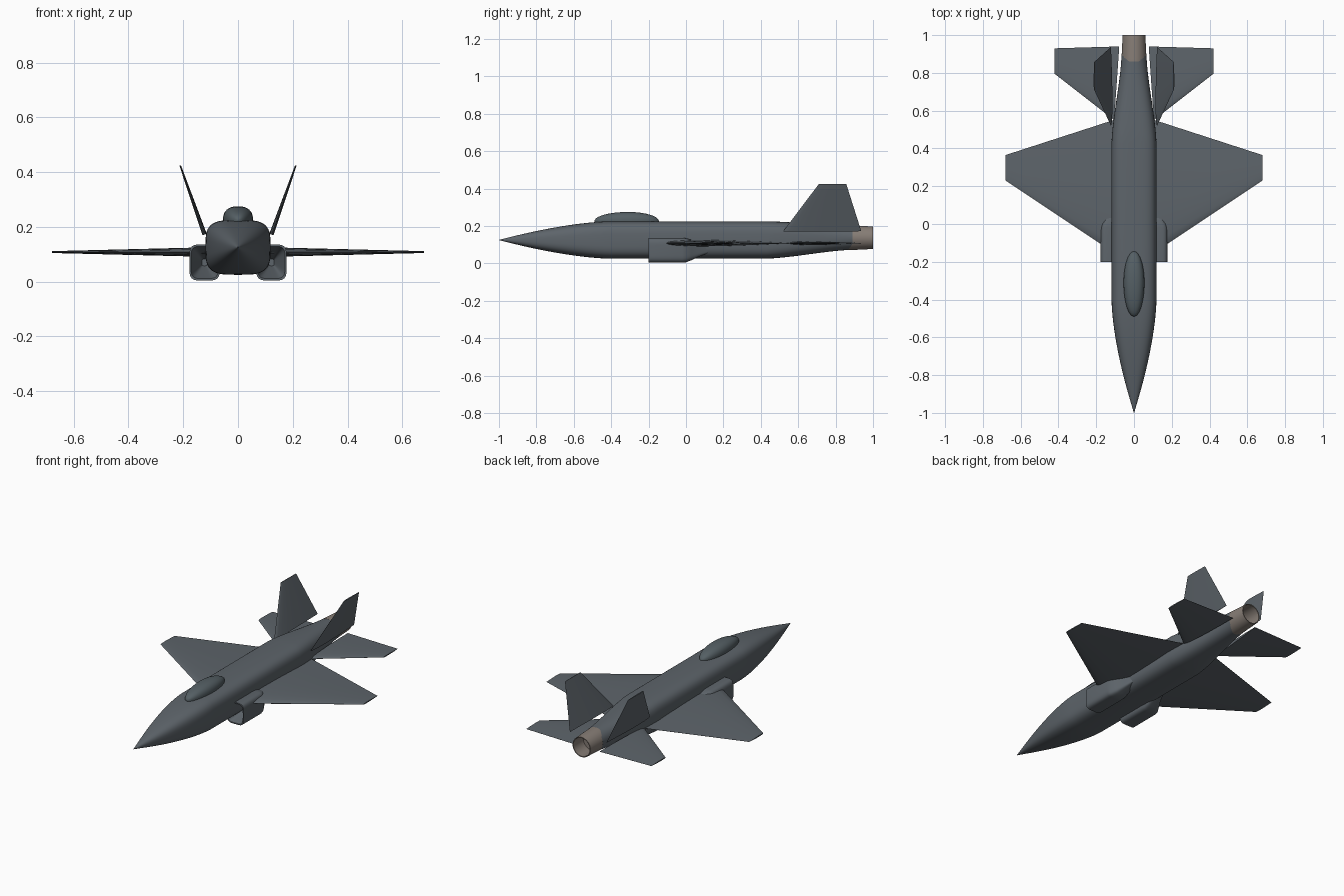
import bpy, bmesh, math
from mathutils import Vector

cube = bpy.data.objects.get("Cube")
if cube:
    bpy.data.objects.remove(cube, do_unlink=True)


def material(name, rgb):
    m = bpy.data.materials.new(name)
    m.use_nodes = True
    color = (*rgb, 1.0)
    m.diffuse_color = color
    m.node_tree.nodes["Principled BSDF"].inputs["Base Color"].default_value = color
    return m


GREY = material("airframe grey", (0.11, 0.128, 0.145))
GLASS = material("canopy grey", (0.09, 0.115, 0.128))
METAL = material("nozzle metal", (0.24, 0.205, 0.18))


def skin(name, rings, mat, mirror=False, angle=35):
    """Join equal rings of points into a closed, smoothly shaded body."""
    bm = bmesh.new()
    loops = [[bm.verts.new(p) for p in ring] for ring in rings]
    n = len(loops[0])
    for a, b in zip(loops, loops[1:]):
        for i in range(n):
            j = (i + 1) % n
            bm.faces.new((a[i], a[j], b[j], b[i]))
    bm.faces.new(loops[0])
    bm.faces.new(loops[-1])
    bmesh.ops.recalc_face_normals(bm, faces=bm.faces)
    mesh = bpy.data.meshes.new(name)
    bm.to_mesh(mesh)
    bm.free()
    mesh.materials.append(mat)
    obj = bpy.data.objects.new(name, mesh)
    bpy.context.collection.objects.link(obj)
    bpy.ops.object.select_all(action="DESELECT")
    obj.select_set(True)
    bpy.context.view_layer.objects.active = obj
    bpy.ops.object.shade_smooth_by_angle(angle=math.radians(angle))
    if mirror:
        obj.modifiers.new("mirror", "MIRROR")
    return obj


def section(y, cx, cz, rx, rz, power=2.0, count=48):
    """Superellipse cross-section across the y axis."""
    ring = []
    for i in range(count):
        a = math.tau * i / count
        c, s = math.cos(a), math.sin(a)
        ring.append((cx + rx * math.copysign(abs(c) ** (2 / power), c), y,
                     cz + rz * math.copysign(abs(s) ** (2 / power), s)))
    return ring


def mix(a, b, t):
    return a + (b - a) * t


# Fuselage: curved nose, constant body, tapered tail
rings = []
for i in range(17):
    t = i / 16
    f = max(0.008, 1 - (1 - t) ** 1.6)
    rings.append(section(mix(-1, -0.4, t), 0, 0.125, 0.119 * f, 0.1 * f, mix(2.2, 3.6, t)))
for i in range(13):
    t = i / 12
    s = mix(t, t * t * (3 - 2 * t), 0.6)
    rings.append(section(mix(0.43, 0.89, t), 0, mix(0.125, 0.137, s),
                         mix(0.119, 0.066, s), mix(0.1, 0.064, s), mix(3.6, 2, t)))
skin("fuselage", rings, GREY)

# Canopy: a low teardrop bubble
rings = []
for i in range(21):
    a = math.pi * i / 20
    f = max(0.02, math.sin(a))
    y = -0.31 - math.cos(a) * (0.18 if a < math.pi / 2 else 0.165)
    rings.append(section(y, 0, 0.225, 0.055 * f, 0.05 * f, 2.4))
skin("canopy", rings, GLASS)

# Exhaust nozzle: hollow tapered tube
skin("exhaust_nozzle", [section(y, 0, 0.137, r, r) for y, r in
     ((0.86, 0.066), (0.88, 0.066), (1.0, 0.06), (1.0, 0.055), (0.9, 0.058))], METAL)

# Air intakes: rounded boxes with a lip, an inner funnel and a faired rear
stations = [
    (-0.06, 0.122, 0.07, 0.01, 0.012),
    (-0.19, 0.122, 0.07, 0.047, 0.056),
    (-0.2, 0.122, 0.07, 0.05, 0.059),
    (-0.2, 0.122, 0.07, 0.056, 0.066),
    (-0.02, 0.122, 0.07, 0.056, 0.066),
    (0.0, 0.12, 0.07, 0.053, 0.064),
    (0.03, 0.112, 0.071, 0.044, 0.054),
    (0.07, 0.102, 0.072, 0.032, 0.036),
    (0.15, 0.09, 0.074, 0.008, 0.006),
]
skin("air_intake", [section(*s, power=4.5) for s in stations], GREY, mirror=True)


def foil(name, root_le, root_te, tip_le, tip_te, up, thickness=0.05):
    """Tapered flying surface with a thin symmetric airfoil."""
    up = Vector(up).normalized()
    cuts = [0.0, 0.02, 0.07, 0.16, 0.3, 0.5, 0.75, 1.0]
    half = [thickness * 5 * (0.2969 * u ** 0.5 - 0.126 * u - 0.3516 * u ** 2
            + 0.2843 * u ** 3 - 0.1015 * u ** 4) for u in cuts]
    outline = list(zip(cuts, half)) + [(u, -h) for u, h in zip(cuts[:0:-1], half[:0:-1])]
    rings = []
    for le, te in ((root_le, root_te), (tip_le, tip_te)):
        le, te = Vector(le), Vector(te)
        chord = te - le
        rings.append([le + chord * u + up * h * chord.length for u, h in outline])
    skin(name, rings, GREY, mirror=True)


# Main wings, tailplanes and canted fins
foil("main_wing", (0.1, -0.157, 0.108), (0.1, 0.553, 0.108),
     (0.68, 0.23, 0.108), (0.68, 0.365, 0.108), (0, 0, 1))
foil("tailplane", (0.105, 0.55, 0.108), (0.078, 0.94, 0.108),
     (0.42, 0.795, 0.108), (0.42, 0.93, 0.108), (0, 0, 1))
foil("tail_fin", (0.122, 0.52, 0.172), (0.122, 0.937, 0.172),
     (0.211, 0.71, 0.424), (0.211, 0.857, 0.424), (0.252, 0, -0.089), 0.04)
